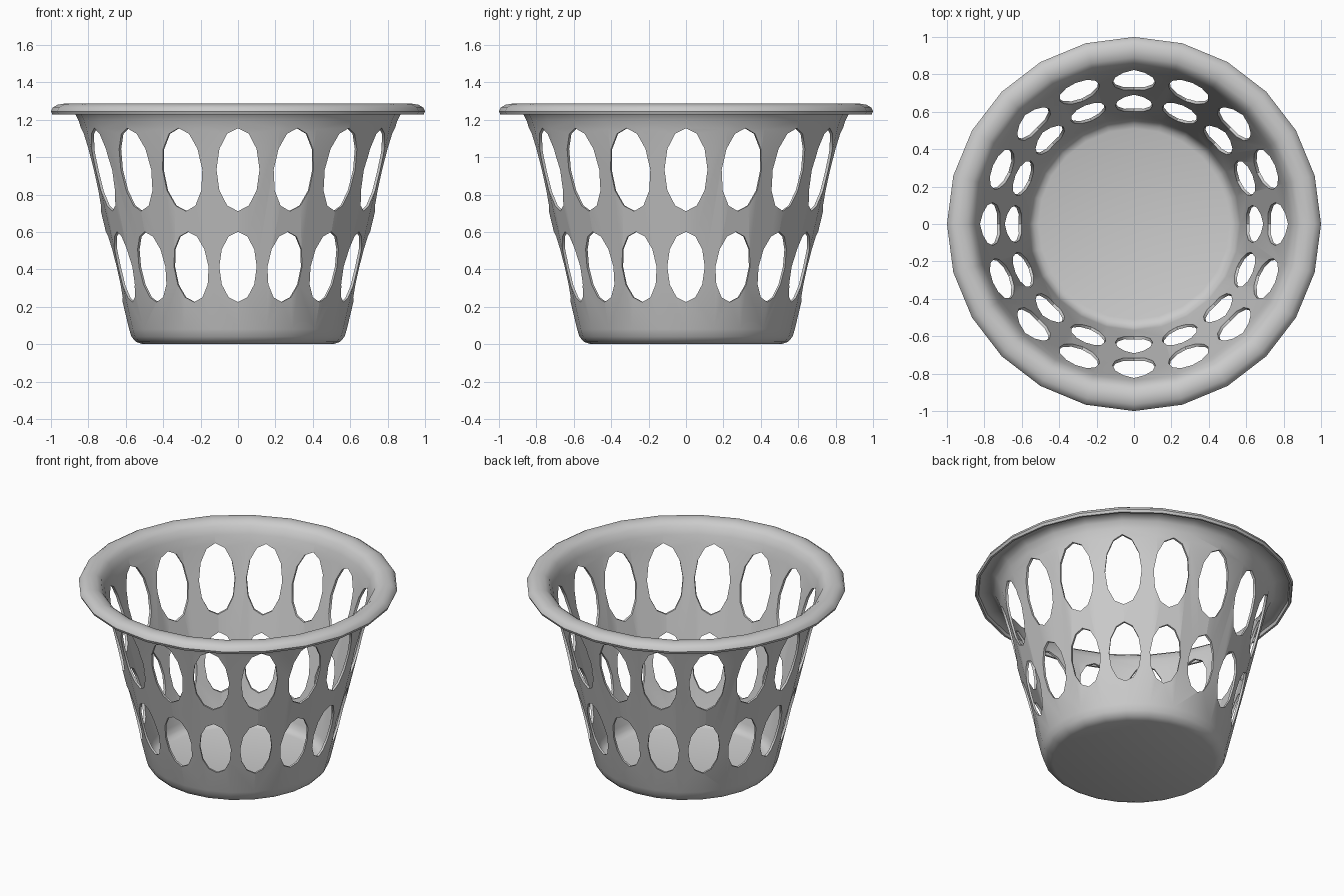
import bpy, bmesh, math
from mathutils import Matrix, Vector

SIDES, HOLES = 24, 16

if "Cube" in bpy.data.objects:
    bpy.data.objects.remove(bpy.data.objects["Cube"], do_unlink=True)

plastic = bpy.data.materials.new("light grey plastic")
plastic.use_nodes = True
grey = (0.6, 0.6, 0.6, 1)
plastic.diffuse_color = grey
plastic.node_tree.nodes["Principled BSDF"].inputs["Base Color"].default_value = grey


def make_object(name, bm):
    bmesh.ops.recalc_face_normals(bm, faces=bm.faces)
    mesh = bpy.data.meshes.new(name)
    bm.to_mesh(mesh)
    bm.free()
    mesh.materials.append(plastic)
    obj = bpy.data.objects.new(name, mesh)
    bpy.context.collection.objects.link(obj)
    return obj


def lathe(name, profile):
    """Turn a radius/height profile, starting and ending on the axis."""
    bm = bmesh.new()
    verts = [bm.verts.new((r, 0, z)) for r, z in profile]
    edges = [bm.edges.new(pair) for pair in zip(verts, verts[1:])]
    bmesh.ops.spin(bm, geom=verts + edges, cent=(0, 0, 0), axis=(0, 0, 1),
                   angle=math.tau, steps=SIDES, use_duplicate=False)
    bmesh.ops.remove_doubles(bm, verts=bm.verts, dist=0.0005)
    return make_object(name, bm)


# Basket shell: base, outer wall, hollow rolled rim, inner wall, floor
basket = lathe("basket", [
    (0, 0), (0.51, 0), (0.545, 0.012), (0.57, 0.04), (0.582, 0.08),
    (0.838, 1.15), (0.852, 1.195), (0.872, 1.235), (0.90, 1.258),
    (0.95, 1.26), (0.975, 1.25), (0.98, 1.228),
    (0.993, 1.228), (1.0, 1.245), (0.99, 1.265), (0.965, 1.28), (0.93, 1.286),
    (0.89, 1.278), (0.86, 1.255), (0.838, 1.205), (0.822, 1.15),
    (0.568, 0.085), (0.557, 0.05), (0.535, 0.03), (0.51, 0.022), (0, 0.022)])

# Cutters: two rings of upright oval holes
bm = bmesh.new()
for height, half_width, half_height, radius in ((0.933, 0.115, 0.222, 0.78),
                                                (0.413, 0.1, 0.188, 0.66)):
    for i in range(HOLES):
        place = (Matrix.Rotation(math.tau * i / HOLES, 4, 'Z')
                 @ Matrix.Translation((radius, 0, height))
                 @ Matrix.Diagonal((1, half_width, half_height, 1))
                 @ Matrix.Rotation(math.pi / 2, 4, 'Y'))
        bmesh.ops.create_cone(bm, cap_ends=True, segments=12, radius1=1,
                              radius2=1, depth=0.4, matrix=place)
cutter = make_object("hole_cutter", bm)
cutter.hide_render = True

bpy.ops.object.select_all(action='DESELECT')
basket.select_set(True)
bpy.context.view_layer.objects.active = basket
cut = basket.modifiers.new("holes", 'BOOLEAN')
cut.operation = 'DIFFERENCE'
cut.solver = 'EXACT'
cut.object = cutter
bpy.ops.object.modifier_apply(modifier=cut.name)
bpy.data.objects.remove(cutter, do_unlink=True)

bpy.ops.object.shade_smooth_by_angle(angle=math.radians(40))
